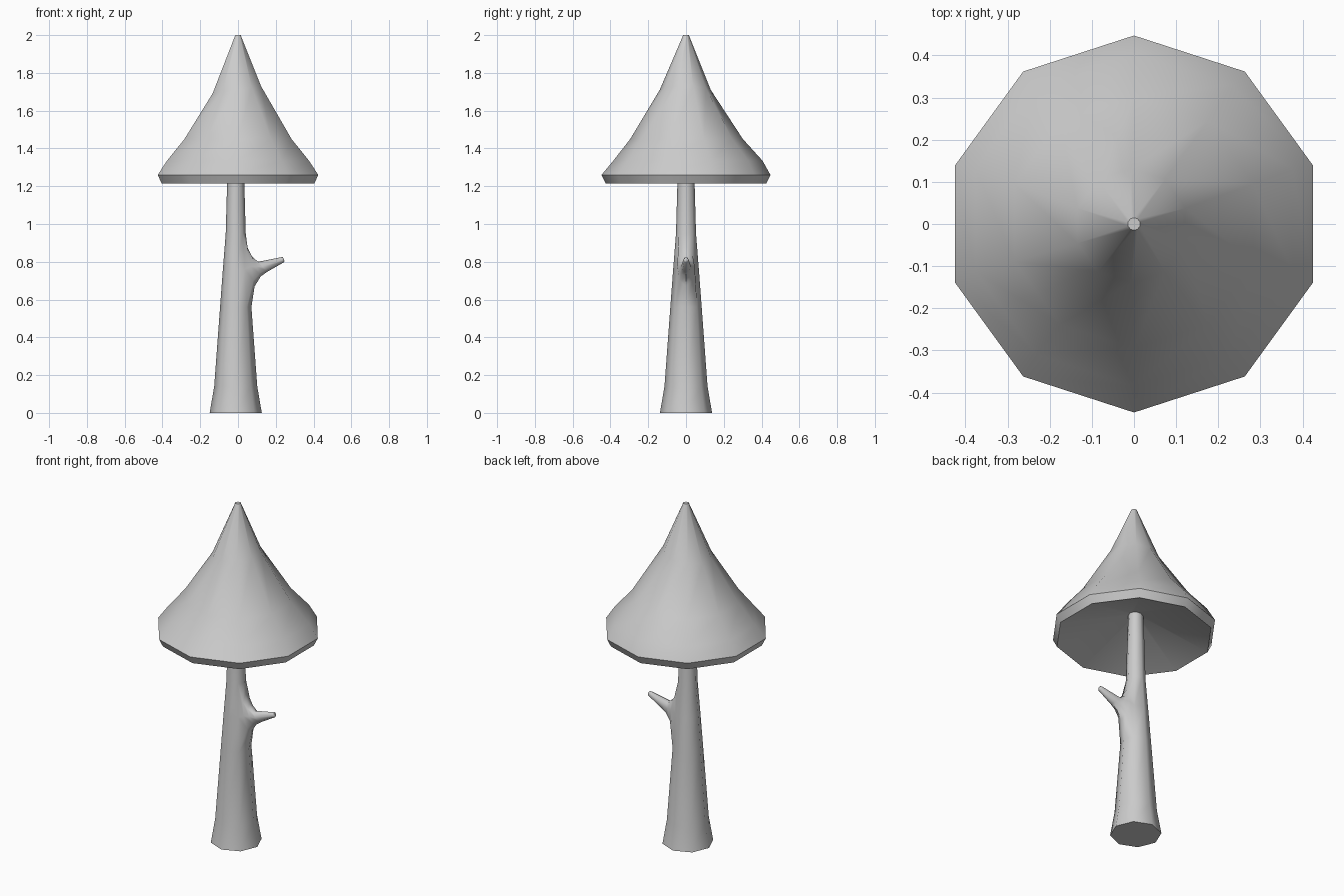
import bpy, bmesh
from math import cos, sin, pi, radians

cube = bpy.data.objects.get("Cube")
if cube:
    bpy.data.objects.remove(cube, do_unlink=True)

grey = bpy.data.materials.new("plain_grey")
grey.use_nodes = True
grey.diffuse_color = (0.6, 0.6, 0.6, 1)
grey.node_tree.nodes["Principled BSDF"].inputs["Base Color"].default_value = (0.6, 0.6, 0.6, 1)


def level_ring(sides, r, z, cx=0, cy=0, tilt=0, start=0):
    """Horizontal polygon; tilt raises the +x side."""
    angles = [start + 2 * pi * i / sides for i in range(sides)]
    return [(cx + r * cos(a), cy + r * sin(a), z + tilt * cos(a)) for a in angles]


def branch_ring(top, bottom, width):
    """Eight-sided oval between an upper and a lower (x, z) point, starting at the bottom."""
    mx, mz = [(t + b) / 2 for t, b in zip(top, bottom)]
    dx, dz = top[0] - mx, top[1] - mz
    angles = [2 * pi * i / 8 for i in range(8)]
    return [(mx - dx * cos(a), width * sin(a), mz - dz * cos(a)) for a in angles]


def add_rings(bm, rings):
    return [[bm.verts.new(p) for p in ring] for ring in rings]


def skin(bm, loops, skip=()):
    """Join neighbouring loops with quads, leaving out any (row, column) in skip."""
    n = len(loops[0])
    for row, (a, b) in enumerate(zip(loops, loops[1:])):
        for i in range(n):
            if (row, i) not in skip:
                j = (i + 1) % n
                bm.faces.new((a[i], a[j], b[j], b[i]))


def finish(name, bm, angle):
    bmesh.ops.recalc_face_normals(bm, faces=bm.faces)
    mesh = bpy.data.meshes.new(name)
    bm.to_mesh(mesh)
    bm.free()
    mesh.materials.append(grey)
    obj = bpy.data.objects.new(name, mesh)
    bpy.context.collection.objects.link(obj)
    bpy.ops.object.select_all(action='DESELECT')
    obj.select_set(True)
    bpy.context.view_layer.objects.active = obj
    bpy.ops.object.shade_smooth_by_angle(angle=radians(angle))


# Ten-sided cap: hollow underside, bevelled rim, then the flared cone
cap_rings = [
    (0.03, 1.355, 0, 0, 0),
    (0.425, 1.215, 0, 0, 0),
    (0.447, 1.26, 0, 0, 0),
    (0.395, 1.335, 0, 0.01, 0),
    (0.298, 1.45, 0, 0.003, 0),
    (0.135, 1.71, -0.006, -0.004, 0.02),
    (0.015, 2.0, 0, 0, 0),
]
bm = bmesh.new()
loops = add_rings(bm, [level_ring(10, r, z, cx, cy, t, pi / 2) for r, z, cx, cy, t in cap_rings])
skin(bm, loops)
bm.faces.new(loops[0])
bm.faces.new(loops[-1])
finish("cap", bm, 50)

# Eight-sided tapering trunk, left open on the +x side where the branch grows
trunk_rings = [(0.138, 0), (0.114, 0.14), (0.083, 0.56), (0.068, 0.76),
               (0.053, 0.95), (0.046, 1.2), (0.04, 1.37)]
bm = bmesh.new()
trunk = add_rings(bm, [level_ring(8, r, z, cx=-0.012) for r, z in trunk_rings])
skin(bm, trunk, skip=[(row, col) for row in (2, 3) for col in (0, 7)])
bm.faces.new(trunk[0])
bm.faces.new(trunk[-1])

# Branch stub flaring out of that opening
low, mid, high = trunk[2:5]
opening = [low[0], low[1], mid[1], high[1], high[0], high[7], mid[7], low[7]]
branch = [opening] + add_rings(bm, [
    branch_ring((0.048, 0.88), (0.088, 0.67), 0.046),
    branch_ring((0.074, 0.828), (0.12, 0.722), 0.036),
    branch_ring((0.106, 0.8), (0.155, 0.747), 0.026),
    branch_ring((0.229, 0.824), (0.242, 0.797), 0.014),
    branch_ring((0.238, 0.824), (0.246, 0.804), 0.009),
])
skin(bm, branch)
bm.faces.new(branch[-1])
finish("trunk_with_branch", bm, 60)
